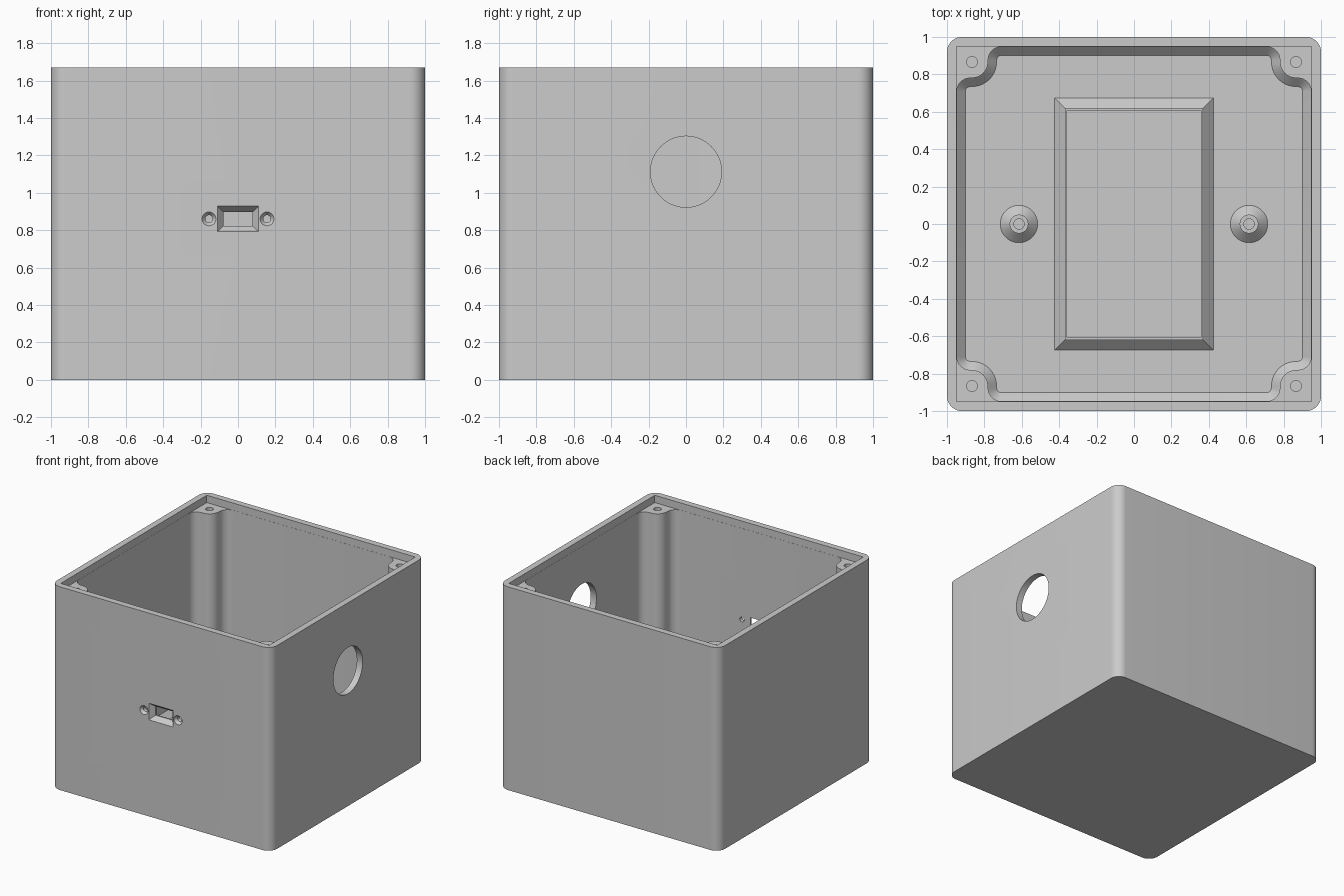
import bpy, bmesh, math
from mathutils import Matrix

if "Cube" in bpy.data.objects:
    bpy.data.objects.remove(bpy.data.objects["Cube"])

H, FLOOR, WALL, LEDGE = 1.67, 0.053, 0.947, 1.61

grey = bpy.data.materials.new("light_grey")
grey.diffuse_color = (0.6, 0.6, 0.6, 1)
grey.use_nodes = True
grey.node_tree.nodes["Principled BSDF"].inputs["Base Color"].default_value = grey.diffuse_color


def arc(cx, cy, r, a0, a1, n=10):
    return [(cx + r * math.cos(math.radians(a0 + (a1 - a0) * i / n)),
             cy + r * math.sin(math.radians(a0 + (a1 - a0) * i / n))) for i in range(n + 1)]


def circle(r, n=48):
    return arc(0, 0, r, 0, 360 * (n - 1) / n, n - 1)


def rect(x, y):
    return [(x, -y), (x, y), (-x, y), (-x, -y)]


def four_fold(corner):
    pts = list(corner)
    for _ in range(3):
        corner = [(-y, x) for x, y in corner]
        pts += corner
    return pts


def cavity(off):
    # one corner: wall fillet, round screw post, wall fillet
    return four_fold(arc(0.877, 0.71, 0.07 - off, 0, 90, 8)
                     + arc(0.866, 0.866, 0.085 + off, 270, 180, 14)
                     + arc(0.71, 0.877, 0.07 - off, 0, 90, 8))


def loft(name, rings, matrix=None, cap_start=True, cap_end=True):
    """Skin a list of (outline, height) rings."""
    bm = bmesh.new()
    loops = [[bm.verts.new((x, y, z)) for x, y in pts] for pts, z in rings]
    for a, b in zip(loops, loops[1:]):
        for i in range(len(a)):
            j = (i + 1) % len(a)
            bm.faces.new((a[i], a[j], b[j], b[i]))
    if cap_start:
        bm.faces.new(loops[0][::-1])
    if cap_end:
        bm.faces.new(loops[-1])
    bm.normal_update()
    if cap_start and cap_end:
        bmesh.ops.recalc_face_normals(bm, faces=bm.faces)
    if matrix:
        bm.transform(matrix)
    me = bpy.data.meshes.new(name)
    bm.to_mesh(me)
    bm.free()
    ob = bpy.data.objects.new(name, me)
    bpy.context.collection.objects.link(ob)
    me.materials.append(grey)
    return ob


# Outer case block with rounded vertical edges
outline = four_fold(arc(0.92, 0.92, 0.08, 0, 90, 12))
case = loft("case_shell", [(outline, 0), (outline, H)])

# Main cavity with a chamfer around the floor, and the square lid seat
cutters = [
    loft("cavity_cutter", [(cavity(0.046), FLOOR), (cavity(0), FLOOR + 0.046), (cavity(0), H + 0.1)]),
    loft("lid_seat_cutter", [(rect(WALL + 0.001, WALL + 0.001), LEDGE),
                             (rect(WALL + 0.001, WALL + 0.001), H + 0.2)]),
]

# Blind screw holes in the corner posts
for sx in (-1, 1):
    for sy in (-1, 1):
        cutters.append(loft("post_hole_cutter", [(circle(0.029, 32), LEDGE - 0.3), (circle(0.029, 32), H)],
                            Matrix.Translation((sx * 0.866, sy * 0.866, 0))))

# Round cable opening in the right wall
cutters.append(loft("cable_hole_cutter", [(circle(0.19, 64), 0.85), (circle(0.19, 64), 1.1)],
                    Matrix.Translation((0, 0, 1.113)) @ Matrix.Rotation(math.pi / 2, 4, 'Y')))

# Tapered connector slot and countersunk screw holes in the front wall
front = Matrix.Translation((0, 0, 0.861)) @ Matrix.Rotation(math.pi / 2, 4, 'X')
cutters.append(loft("slot_cutter", [(rect(0.078, 0.037), 0.9), (rect(0.078, 0.037), 0.96),
                                    (rect(0.11, 0.068), 1.0), (rect(0.11, 0.068), 1.05)], front))
for sx in (-1, 1):
    cutters.append(loft("screw_hole_cutter", [(circle(0.02, 32), 0.9), (circle(0.02, 32), 0.978),
                                              (circle(0.037, 32), 1.0), (circle(0.037, 32), 1.05)],
                        Matrix.Translation((sx * 0.155, 0, 0)) @ front))

for c in cutters:
    m = case.modifiers.new(c.name, 'BOOLEAN')
    m.operation, m.solver, m.object = 'DIFFERENCE', 'EXACT', c
bpy.context.view_layer.objects.active = case
for m in list(case.modifiers):
    bpy.ops.object.modifier_apply(modifier=m.name)
for c in cutters:
    bpy.data.objects.remove(c, do_unlink=True)

# Thin rectangular holder on the floor, braced by a sloped foot
parts = [case, loft("holder_frame", [(rect(0.425, 0.675), FLOOR), (rect(0.37, 0.62), FLOOR + 0.055),
                                     (rect(0.37, 0.62), FLOOR + 0.12), (rect(0.358, 0.608), FLOOR + 0.12),
                                     (rect(0.358, 0.608), FLOOR)], None, False, False)]

# Two mounting bosses with conical feet and blind holes
for side, sx in (("left", -1), ("right", 1)):
    parts.append(loft(side + "_boss", [(circle(0.1), FLOOR), (circle(0.05), FLOOR + 0.05),
                                       (circle(0.05), FLOOR + 0.15), (circle(0.028), FLOOR + 0.15),
                                       (circle(0.028), FLOOR + 0.01)],
                      Matrix.Translation((sx * 0.615, 0, 0)), False, True))

# Smooth the curves and keep the hard edges
for ob in parts:
    bpy.ops.object.select_all(action='DESELECT')
    ob.select_set(True)
    bpy.context.view_layer.objects.active = ob
    bpy.ops.object.shade_smooth_by_angle(angle=math.radians(30))
